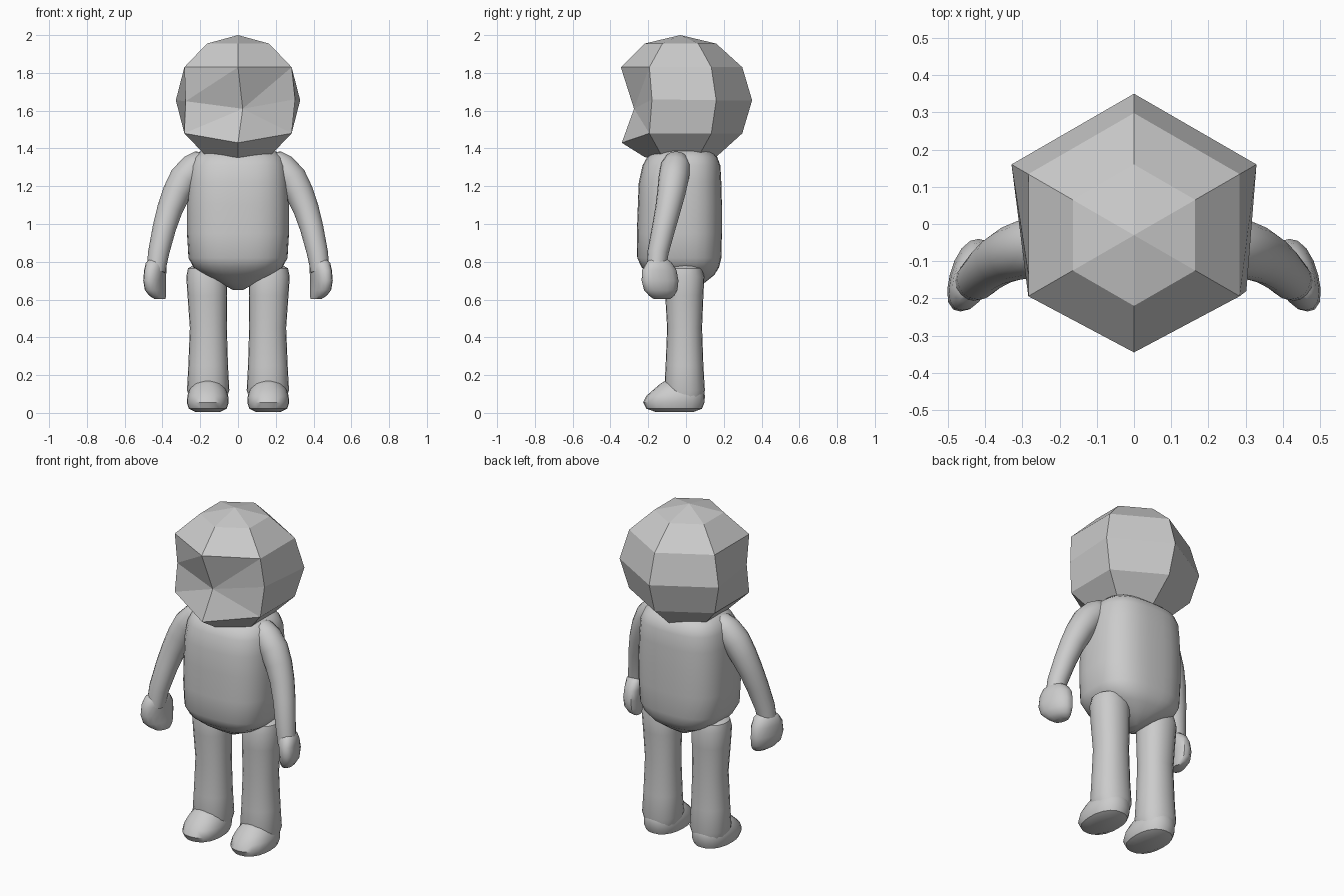
import bpy, bmesh
from math import sin, cos, pi, radians
from mathutils import Vector


def skin(name, rings, smooth=True, mirror=False):
    """Skin a list of point rings into a closed shell; single-point rings become tips."""
    bm = bmesh.new()
    vr = [[bm.verts.new(p) for p in r] for r in rings]
    for a, b in zip(vr, vr[1:]):
        n = max(len(a), len(b))
        for i in range(n):
            j = (i + 1) % n
            if len(a) == 1:
                bm.faces.new((a[0], b[i], b[j]))
            elif len(b) == 1:
                bm.faces.new((a[i], a[j], b[0]))
            else:
                bm.faces.new((a[i], a[j], b[j], b[i]))
    for r in (vr[0], vr[-1]):
        if len(r) > 2:
            bm.faces.new(r)
    # split the dented quads at the front of the head
    if not smooth:
        u, m, l = vr[2], vr[3], vr[4]
        for p, q in ((m[0], u[1]), (u[0], m[5]), (m[0], l[5]), (m[0], l[1])):
            bmesh.ops.connect_verts(bm, verts=[p, q])
    bmesh.ops.recalc_face_normals(bm, faces=bm.faces)
    me = bpy.data.meshes.new(name)
    bm.to_mesh(me)
    bm.free()
    ob = bpy.data.objects.new(name, me)
    bpy.context.collection.objects.link(ob)
    if mirror:
        ob.modifiers.new("Mirror", 'MIRROR')
    if smooth:
        bpy.ops.object.select_all(action='DESELECT')
        ob.select_set(True)
        bpy.context.view_layer.objects.active = ob
        bpy.ops.object.shade_smooth_by_angle(angle=radians(40))
    return ob


def slices(rows, sides=16, power=2.0, shear=0.0):
    """Horizontal superellipse rings from rows of (z, centre x, half width, y front, y back)."""
    out = []
    for z, cx, rx, y0, y1 in rows:
        ring = []
        for i in range(sides):
            c, s = cos(2 * pi * i / sides), sin(2 * pi * i / sides)
            k = (abs(c) ** power + abs(s) ** power) ** (-1 / power)
            dy = s * k * (y1 - y0) / 2
            ring.append((cx + c * k * rx + shear * dy, (y0 + y1) / 2 + dy, z))
        out.append(ring)
    return out


def tube(path, sides=16):
    """Rings square to a path of (x, y, z, radius)."""
    pts = [Vector(p[:3]) for p in path]
    out = []
    for i, p in enumerate(pts):
        t = (pts[min(i + 1, len(pts) - 1)] - pts[max(i - 1, 0)]).normalized()
        u = t.cross(Vector((0, 1, 0))).normalized()
        v = t.cross(u)
        out.append([p + path[i][3] * (cos(a) * u + sin(a) * v)
                    for a in (2 * pi * k / sides for k in range(sides))])
    return out


# Head: six-sided low-poly ball with a dented face
head = [[Vector((0, -0.03, 2.0))]]
for z, r in ((1.955, 0.19), (1.83, 0.328), (1.655, 0.38), (1.48, 0.328), (1.355, 0.19)):
    head.append([Vector((r * sin(k * pi / 3), -0.03 - r * cos(k * pi / 3), z)) for k in range(6)])
head.append([Vector((0, -0.03, 1.31))])
head[2][0].y = -0.345
head[3][0] = Vector((0.025, -0.275, 1.61))
head[3][1] = Vector((0.302, -0.18, 1.66))
head[3][5] = Vector((-0.277, -0.18, 1.65))
head[4][0] = Vector((0, -0.34, 1.43))
skin("head", head, smooth=False)

# Torso: rounded box, tapering to the crotch
skin("torso", slices([
    (0.65, 0, 0.025, -0.06, 0.04), (0.69, 0, 0.10, -0.13, 0.10),
    (0.73, 0, 0.18, -0.19, 0.15), (0.77, 0, 0.235, -0.235, 0.175),
    (0.82, 0, 0.262, -0.258, 0.187), (0.95, 0, 0.27, -0.26, 0.19),
    (1.10, 0, 0.27, -0.255, 0.19), (1.22, 0, 0.265, -0.25, 0.187),
    (1.31, 0, 0.255, -0.23, 0.182), (1.355, 0, 0.235, -0.205, 0.165),
    (1.385, 0, 0.20, -0.16, 0.13), (1.40, 0, 0.12, -0.10, 0.08)], 32, 2.8))

# Legs
skin("legs", slices([
    (0.05, 0.158, 0.09, -0.10, 0.085), (0.12, 0.158, 0.112, -0.115, 0.10),
    (0.25, 0.158, 0.105, -0.108, 0.092), (0.45, 0.157, 0.098, -0.10, 0.085),
    (0.62, 0.162, 0.105, -0.11, 0.092), (0.72, 0.166, 0.108, -0.113, 0.097),
    (0.765, 0.168, 0.097, -0.10, 0.085), (0.785, 0.17, 0.06, -0.06, 0.05)],
    20, 2.2), mirror=True)

# Feet
skin("feet", slices([
    (0.005, 0.16, 0.065, -0.16, 0.04), (0.022, 0.16, 0.10, -0.21, 0.085),
    (0.055, 0.16, 0.111, -0.227, 0.098), (0.09, 0.16, 0.108, -0.21, 0.10),
    (0.125, 0.16, 0.097, -0.17, 0.095), (0.155, 0.16, 0.075, -0.135, 0.07),
    (0.17, 0.16, 0.045, -0.11, 0.04)], 20, 2.3), mirror=True)

# Arms
skin("arms", tube([
    (0.17, -0.05, 1.335, 0.05), (0.19, -0.05, 1.325, 0.07), (0.23, -0.056, 1.297, 0.08),
    (0.285, -0.066, 1.24, 0.08), (0.325, -0.078, 1.165, 0.075), (0.36, -0.095, 1.08, 0.068),
    (0.39, -0.118, 0.98, 0.062), (0.42, -0.148, 0.85, 0.056), (0.435, -0.158, 0.75, 0.05)]),
    mirror=True)

# Mitten hands, curling inward at the tip
skin("hands", slices([
    (0.815, 0.43, 0.035, -0.19, -0.10), (0.795, 0.434, 0.05, -0.21, -0.075),
    (0.755, 0.438, 0.053, -0.232, -0.05), (0.70, 0.442, 0.053, -0.235, -0.04),
    (0.65, 0.437, 0.05, -0.222, -0.045), (0.62, 0.425, 0.04, -0.195, -0.062),
    (0.602, 0.412, 0.025, -0.17, -0.085)], 16, 2.3, shear=-0.25), mirror=True)
